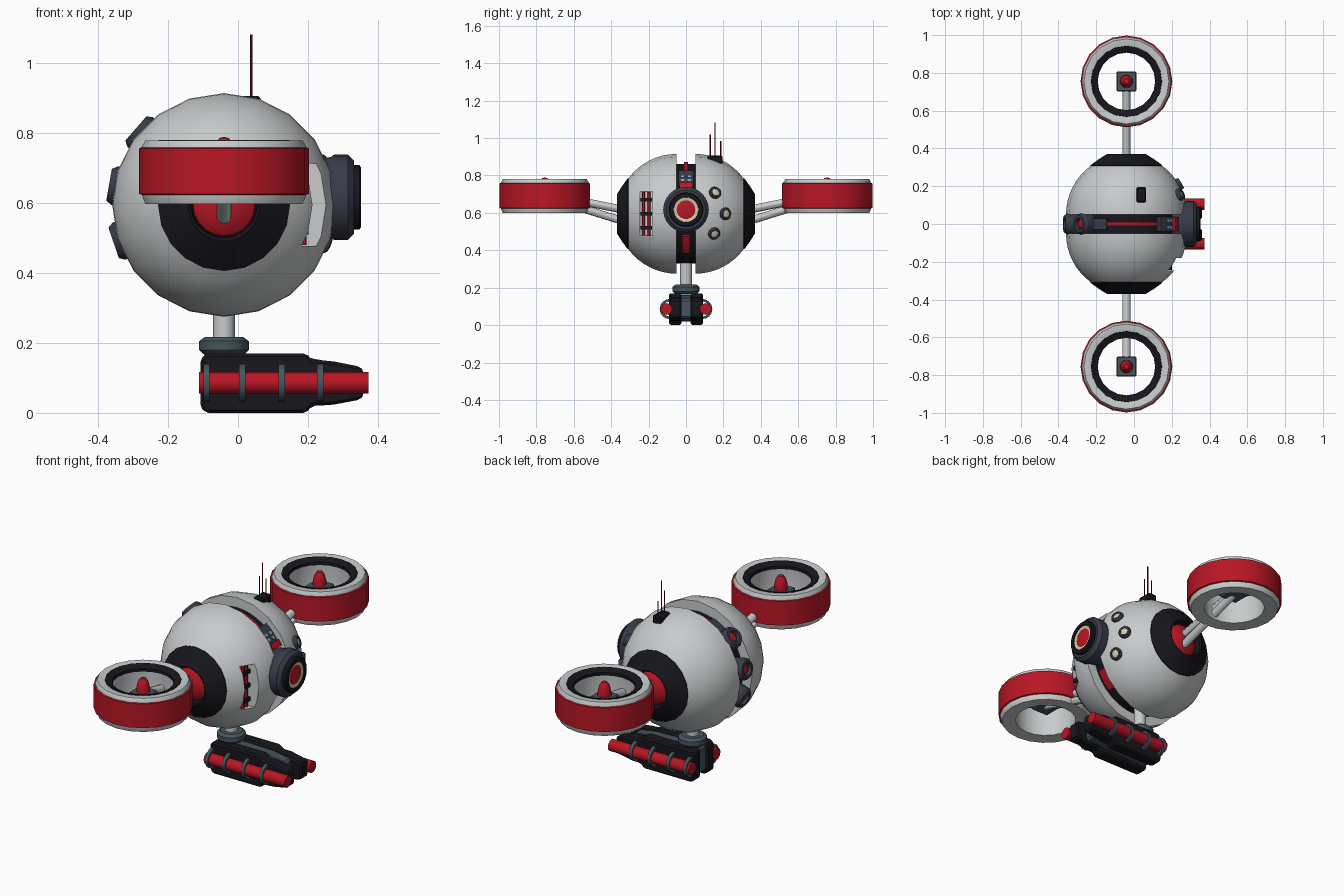
import bpy, bmesh
from math import sin, cos, pi, radians
from mathutils import Vector

if "Cube" in bpy.data.objects:
    bpy.data.objects.remove(bpy.data.objects["Cube"])


def material(name, rgb):
    m = bpy.data.materials.new(name)
    m.diffuse_color = (*rgb, 1)
    m.use_nodes = True
    m.node_tree.nodes["Principled BSDF"].inputs["Base Color"].default_value = m.diffuse_color
    return m


WHITE = material("shell_white", (0.58, 0.60, 0.61))
RED = material("red", (0.48, 0.008, 0.018))
BLACK = material("black", (0.008, 0.008, 0.012))
DARK = material("dark_grey", (0.04, 0.045, 0.065))
STEEL = material("steel", (0.06, 0.09, 0.11))
CREAM = material("lamp_cream", (0.65, 0.58, 0.38))
WIRE = material("dark_red", (0.15, 0.0, 0.01))
BLUE = material("button_blue", (0.25, 0.4, 0.5))
C = Vector((-0.04, 0, 0.595))          # centre of the ball body


def finish(bm, name, mat, smooth=True):
    bmesh.ops.recalc_face_normals(bm, faces=bm.faces[:])
    me = bpy.data.meshes.new(name)
    bm.to_mesh(me)
    bm.free()
    me.materials.append(mat)
    ob = bpy.data.objects.new(name, me)
    bpy.context.collection.objects.link(ob)
    if smooth:
        bpy.ops.object.select_all(action='DESELECT')
        ob.select_set(True)
        bpy.context.view_layer.objects.active = ob
        bpy.ops.object.shade_smooth_by_angle(angle=radians(30))
    return ob


def lathe(name, profile, mat, loc, axis=(0, 0, 1), seg=20, closed=False):
    """Revolve (radius, height) points about an axis through loc."""
    bm = bmesh.new()
    q = Vector(axis).to_track_quat('Z', 'Y')
    rings = []
    for r, h in profile:
        n = 1 if r < 1e-6 else seg
        vs = [bm.verts.new(q @ Vector((r * cos(2 * pi * i / seg), r * sin(2 * pi * i / seg), h)) + Vector(loc))
              for i in range(n)]
        rings.append(vs * (seg // n))
    pairs = list(zip(rings, rings[1:])) + ([(rings[-1], rings[0])] if closed else [])
    for a, b in pairs:
        for i in range(seg):
            j = (i + 1) % seg
            f = list(dict.fromkeys((a[i], a[j], b[j], b[i])))
            if len(f) > 2:
                bm.faces.new(f)
    return finish(bm, name, mat)


def rod(name, p, q, r, mat, seg=12):
    d = Vector(q) - Vector(p)
    return lathe(name, [(0, 0), (r, 0), (r, d.length), (0, d.length)], mat, p, d, seg)


def box(name, lo, hi, mat, bevel=0):
    bm = bmesh.new()
    bmesh.ops.create_cube(bm, size=1)
    for v in bm.verts:
        v.co = Vector([(l + h) / 2 + c * (h - l) for l, h, c in zip(lo, hi, v.co)])
    if bevel:
        bmesh.ops.bevel(bm, geom=bm.edges[:], offset=bevel, segments=1, affect='EDGES')
    return finish(bm, name, mat, False)


def slab(name, outline, y0, y1, mat, bevel=0.012):
    """Extrude an x-z outline along y."""
    bm = bmesh.new()
    f = bm.faces.new([bm.verts.new((x, y0, z)) for x, z in outline])
    ext = bmesh.ops.extrude_face_region(bm, geom=[f])
    for v in ext['geom']:
        if isinstance(v, bmesh.types.BMVert):
            v.co.y = y1
    if bevel:
        bmesh.ops.bevel(bm, geom=bm.edges[:], offset=bevel, segments=1, affect='EDGES')
    return finish(bm, name, mat, False)


def arc_strip(name, a0, a1, r0, r1, w, mat, n=8):
    """Curved bar inside the gap between the two half shells."""
    pts = [(r, radians(a0 + (a1 - a0) * i / n)) for i in range(n + 1) for r in (r1,)]
    pts += [(r0, a) for _, a in reversed(pts)]
    return slab(name, [(C.x + r * cos(a), C.z + r * sin(a)) for r, a in pts], -w, w, mat, 0)


# Half shells with black end caps, fans and struts, mirrored left and right
shells = {}
for s, side in ((-1, "left"), (1, "right")):
    base, ax = C + Vector((0, 0.05 * s, 0)), (0, s, 0)
    amax = 0.948
    dome = [(0.32 * cos(amax * i / 8), 0.32 * sin(amax * i / 8)) for i in range(9)]
    shells[side] = lathe("half_shell_" + side, [(0, 0)] + dome + [(0, 0.26)], WHITE, base, ax)
    lathe("end_cap_" + side, [(0, 0.25), (0.189, 0.25), (0.189, 0.262), (0.148, 0.292), (0.103, 0.32),
                              (0.095, 0.315), (0.09, 0.27), (0, 0.27)], BLACK, base, ax)
    lathe("socket_ball_" + side, [(0.094, 0.265), (0.088, 0.288), (0.066, 0.305), (0.035, 0.315), (0, 0.318)],
          RED, base, ax)

    hub = Vector((C.x, 0.755 * s, 0.69))
    lathe("fan_ring_" + side, [(0.236, -0.065), (0.236, 0.07), (0.225, 0.09), (0.19, 0.088), (0.155, 0.072),
                               (0.16, 0), (0.155, -0.088), (0.225, -0.092)], WHITE, hub, closed=True)
    lathe("fan_band_" + side, [(0.23, -0.068), (0.243, -0.063), (0.243, 0.067), (0.23, 0.072)], RED, hub,
          closed=True)
    lathe("fan_lip_" + side, [(0.19, 0.08), (0.187, 0.091), (0.152, 0.077), (0.152, 0.06)], BLACK, hub,
          closed=True)
    box("fan_hub_" + side, hub + Vector((-0.053, -0.053, -0.02)), hub + Vector((0.053, 0.053, 0.025)), STEEL, 0.006)
    lathe("hub_cone_" + side, [(0.034, 0.02), (0.033, 0.05), (0.026, 0.078), (0.014, 0.096), (0, 0.1)], RED, hub)
    rod("strut_upper_" + side, (C.x, 0.3 * s, 0.61), (C.x, 0.75 * s, 0.7), 0.021, WHITE)
    rod("strut_lower_" + side, (C.x, 0.3 * s, 0.545), (C.x, 0.75 * s, 0.685), 0.021, WHITE)

# Side slot cut out of the left shell, with pistons inside
cutter = box("slot_cutter", (0.18, -0.245, 0.478), (0.4, -0.18, 0.713), WHITE)
cutter.hide_render = True
mod = shells["left"].modifiers.new("slot", 'BOOLEAN')
mod.operation, mod.object, mod.solver = 'DIFFERENCE', cutter, 'EXACT'
bpy.context.view_layer.objects.active = shells["left"]
bpy.ops.object.modifier_apply(modifier="slot")
bpy.data.objects.remove(cutter)
for i, y in enumerate((-0.227, -0.198)):
    rod(f"slot_piston_{i}", (0.187, y, 0.48), (0.187, y, 0.711), 0.009, RED)
for i, z in enumerate((0.52, 0.595, 0.67)):
    box(f"slot_clamp_{i}", (0.178, -0.243, z - 0.01), (0.202, -0.182, z + 0.01), BLACK)

# Core disc in the gap, with strips and cables
rod("core_disc", C - Vector((0, 0.055, 0)), C + Vector((0, 0.055, 0)), 0.265, BLACK, 40)
arc_strip("cable_top", 50, 112, 0.26, 0.278, 0.01, RED)
arc_strip("cable_bottom", -48, -25, 0.26, 0.285, 0.022, RED)
arc_strip("strip_top", 30, 52, 0.26, 0.295, 0.04, DARK)
arc_strip("strip_red", 27, 33, 0.26, 0.31, 0.036, RED, 3)
arc_strip("strip_back", 112, 140, 0.26, 0.285, 0.03, DARK)
for i, a in enumerate((37, 42)):
    d = Vector((cos(radians(a)), 0, sin(radians(a))))
    for y in (-0.018, 0.018):
        p = C + d * 0.285 + Vector((0, y, 0))
        rod(f"button_{i}_{'left' if y < 0 else 'right'}", p, p + d * 0.016, 0.011, BLUE, 8)

# Front eye
eye = (0, 0, 0.617)
lathe("eye_housing", [(0, 0.2), (0.105, 0.2), (0.115, 0.265), (0.122, 0.275), (0.122, 0.315), (0.105, 0.332),
                      (0, 0.332)], DARK, eye, (1, 0, 0), 24)
lathe("eye_rim", [(0.092, 0.32), (0.092, 0.347), (0.086, 0.352), (0.068, 0.352), (0.064, 0.335), (0.064, 0.32)],
      BLACK, eye, (1, 0, 0), 24, True)
lathe("eye_glow_ring", [(0.067, 0.33), (0.067, 0.346), (0.05, 0.343), (0.05, 0.33)], CREAM, eye, (1, 0, 0), 24, True)
lathe("eye_lens", [(0.052, 0.33), (0.052, 0.342), (0.03, 0.347), (0, 0.349)], RED, eye, (1, 0, 0), 24)

# Three small lamps on the right shell
for i, (y, z) in enumerate(((0.155, 0.707), (0.21, 0.595), (0.15, 0.49))):
    dy, dz = y - 0.05, z - C.z
    d = Vector(((0.32 ** 2 - dy * dy - dz * dz) ** 0.5, dy, dz))
    p = C + Vector((0, 0.05, 0)) + d * 0.96
    lathe(f"lamp_ring_{i}", [(0.033, 0), (0.033, 0.02), (0.028, 0.028), (0.019, 0.028), (0.019, 0)],
          DARK, p, d, 12, True)
    lathe(f"lamp_lens_{i}", [(0.021, 0.01), (0.019, 0.024), (0, 0.03)], CREAM, p, d, 12)

# Three tail lights at the back of the gap
for i, a in enumerate((139, 170, 199)):
    d = Vector((cos(radians(a)), 0, sin(radians(a))))
    lathe(f"tail_light_{i}", [(0.056, 0.25), (0.056, 0.318), (0.046, 0.334), (0.032, 0.334), (0.03, 0.315),
                              (0.03, 0.25)], DARK, C, d, 16, True)
    lathe(f"tail_lens_{i}", [(0.032, 0.31), (0.02, 0.322), (0, 0.326)], RED, C, d, 16)

# Antennas on top
box("antenna_base", (0.012, 0.115, 0.86), (0.064, 0.195, 0.907), BLACK, 0.006)
for i, (y, top) in enumerate(((0.13, 1.02), (0.155, 1.083), (0.186, 0.985))):
    rod(f"antenna_{i}", (0.038, y, 0.89), (0.038, y, top), 0.0035, WIRE, 6)

# Gun mount
rod("gun_post", (C.x, 0, 0.18), (C.x, 0, 0.36), 0.031, WHITE, 16)
lathe("gun_collar", [(0, 0.165), (0.055, 0.165), (0.071, 0.18), (0.071, 0.205), (0.055, 0.217), (0, 0.217)],
      STEEL, (C.x, 0, 0))

# Gun body, twin barrels and hoops
slab("gun_core", [(-0.1, 0.02), (0.3, 0.035), (0.3, 0.14), (0.2, 0.158), (-0.1, 0.165)], -0.035, 0.035, STEEL)
for s, side in ((-1, "left"), (1, "right")):
    slab("gun_body_" + side, [(-0.108, 0.018), (-0.092, 0), (0.195, 0), (0.212, 0.02), (0.27, 0.023),
                              (0.35, 0.038), (0.36, 0.05), (0.36, 0.12), (0.35, 0.132), (0.27, 0.148),
                              (0.212, 0.152), (0.195, 0.17), (-0.092, 0.17), (-0.108, 0.152)],
         0.025 * s, 0.09 * s, BLACK, 0.008)
    rod("barrel_" + side, (-0.111, 0.105 * s, 0.086), (0.373, 0.105 * s, 0.086), 0.031, RED, 16)
    for i, x in enumerate((-0.09, 0.012, 0.125, 0.235)):
        lathe(f"barrel_hoop_{side}_{i}", [(0.054, -0.009), (0.054, 0.009), (0.04, 0.009), (0.04, -0.009)],
              STEEL, (x, 0.087 * s, 0.086), (1, 0, 0), 16, True)
